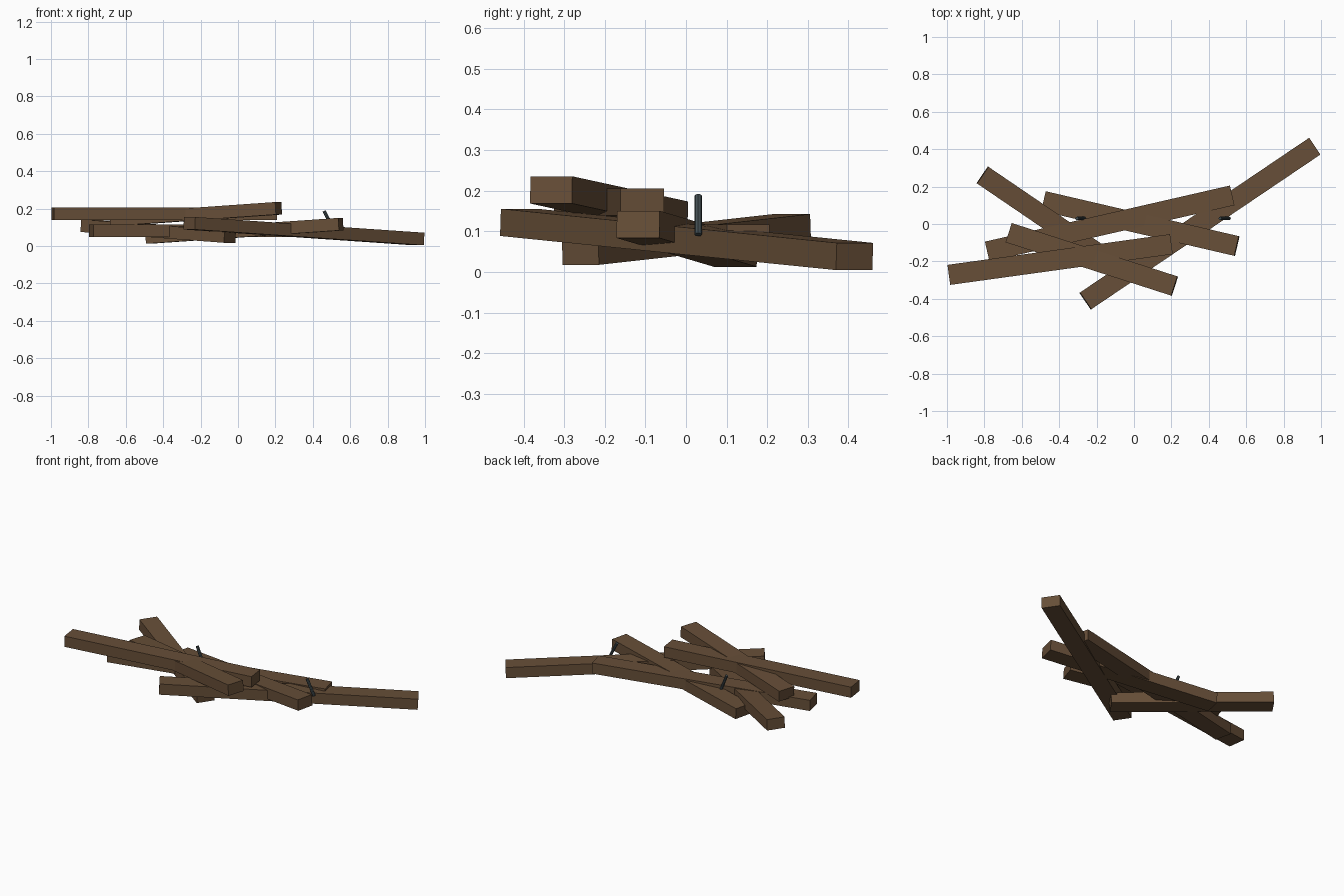
import bpy
from mathutils import Vector, Matrix

if "Cube" in bpy.data.objects:
    bpy.data.objects.remove(bpy.data.objects["Cube"])


def material(name, rgb):
    m = bpy.data.materials.new(name)
    m.diffuse_color = (*rgb, 1)
    m.use_nodes = True
    m.node_tree.nodes["Principled BSDF"].inputs["Base Color"].default_value = m.diffuse_color
    return m


wood = material("brown wood", (0.135, 0.077, 0.039))
iron = material("dark iron", (0.055, 0.075, 0.082))


def plank(name, a, b, width=0.108, height=0.067):
    """Box beam whose end faces are centred on a and b, with level width."""
    a, b = Vector(a), Vector(b)
    x = (b - a).normalized()
    y = Vector((0, 0, 1)).cross(x).normalized()
    z = x.cross(y)
    bpy.ops.mesh.primitive_cube_add(size=1)
    o = bpy.context.object
    o.name = name
    rot = Matrix((x, y, z)).transposed().to_4x4()
    o.matrix_world = (Matrix.Translation((a + b) / 2) @ rot
                      @ Matrix.Diagonal(((b - a).length, width, height, 1)))
    o.data.materials.append(wood)


def nail(name, a, b, radius=0.009):
    a, b = Vector(a), Vector(b)
    bpy.ops.mesh.primitive_cylinder_add(vertices=8, radius=radius, depth=(b - a).length)
    o = bpy.context.object
    o.name = name
    o.matrix_world = (Matrix.Translation((a + b) / 2)
                      @ (b - a).to_track_quat('Z', 'Y').to_matrix().to_4x4())
    o.data.materials.append(iron)


# Heap of planks, bottom to top
plank("long_plank", (-0.26, -0.412, 0.122), (0.965, 0.415, 0.038))
plank("sloping_plank", (-0.81, 0.262, 0.109), (-0.043, -0.26, 0.051))
plank("crossing_plank", (-0.482, 0.122, 0.046), (0.55, -0.118, 0.117))
plank("level_plank", (-0.785, -0.147, 0.083), (0.525, 0.153, 0.083))
plank("upper_level_plank", (-0.99, -0.272, 0.172), (0.2, -0.108, 0.172))
plank("top_plank", (-0.668, -0.047, 0.14), (0.217, -0.332, 0.202))

# Loose nails sticking out
nail("right_nail", (0.51, 0.03, 0.092), (0.46, 0.03, 0.188))
nail("left_nail", (-0.265, 0.03, 0.092), (-0.305, 0.03, 0.188))
